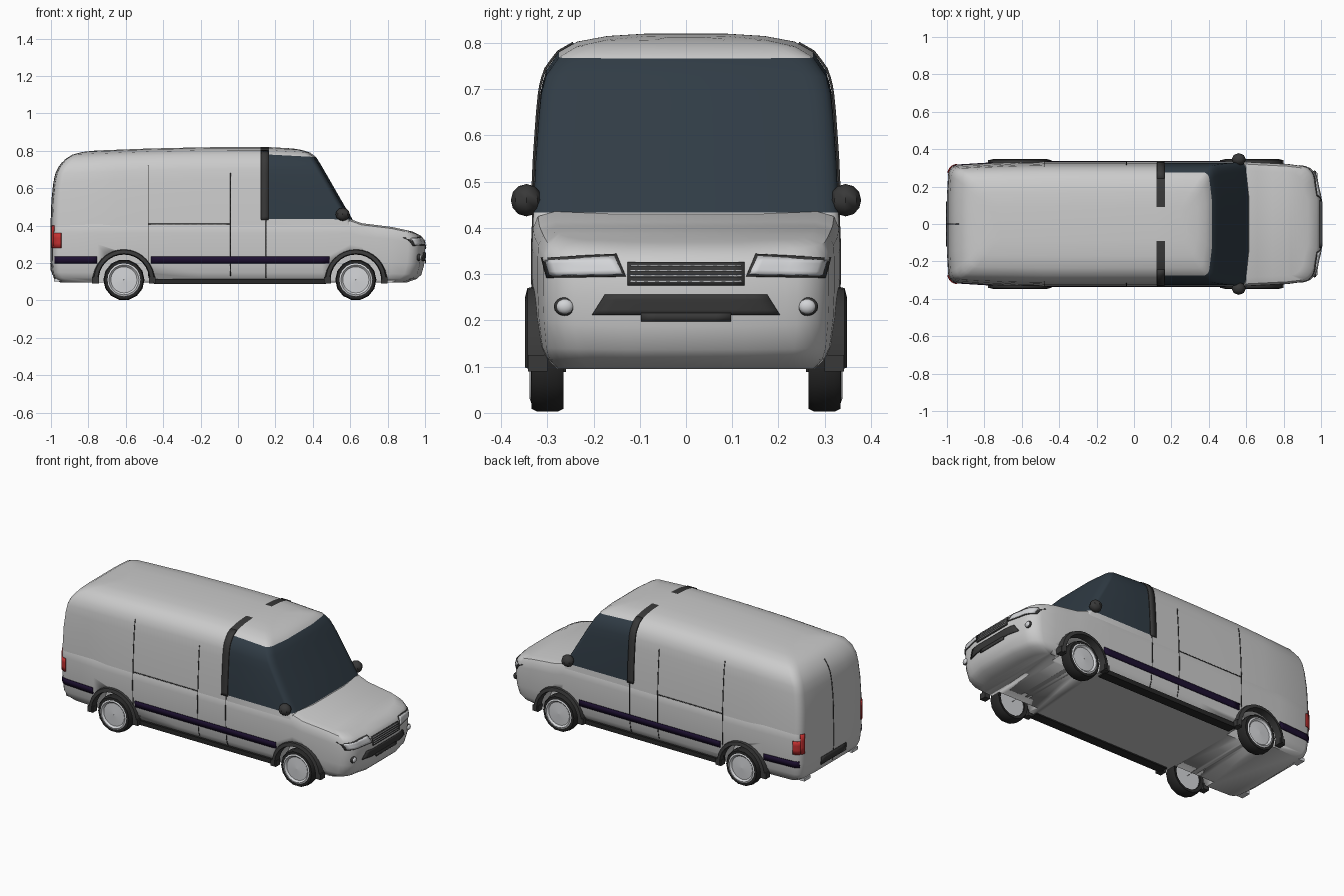
import bpy, bmesh
from math import sin, cos, pi, radians
from mathutils import Vector
from mathutils.bvhtree import BVHTree

if "Cube" in bpy.data.objects:
    bpy.data.objects.remove(bpy.data.objects["Cube"])


def mat(name, col):
    m = bpy.data.materials.new(name)
    m.diffuse_color = (*col, 1)
    m.use_nodes = True
    m.node_tree.nodes["Principled BSDF"].inputs["Base Color"].default_value = m.diffuse_color
    return m


BODY = mat("body_paint", (0.55, 0.55, 0.55))
GLASS = mat("dark_glass", (0.03, 0.045, 0.06))
DARK = mat("dark_trim", (0.04, 0.04, 0.04))
STRIPE = mat("stripe", (0.012, 0.005, 0.03))
RUBBER = mat("rubber", (0.02, 0.02, 0.02))
LIGHT = mat("light_metal", (0.65, 0.66, 0.68))
RED = mat("red_lens", (0.55, 0.03, 0.03))


def make(name, verts, faces, material, smooth=35):
    me = bpy.data.meshes.new(name)
    me.from_pydata(verts, [], faces)
    bm = bmesh.new()
    bm.from_mesh(me)
    bmesh.ops.recalc_face_normals(bm, faces=bm.faces)
    bm.to_mesh(me)
    bm.free()
    ob = bpy.data.objects.new(name, me)
    bpy.context.collection.objects.link(ob)
    me.materials.append(material)
    if smooth:
        bpy.context.view_layer.objects.active = ob
        ob.select_set(True)
        bpy.ops.object.shade_smooth_by_angle(angle=radians(smooth))
        ob.select_set(False)
    return ob


def interp(x, pts):
    if x <= pts[0][0]:
        return pts[0][1]
    for (a, p), (b, q) in zip(pts, pts[1:]):
        if x <= b:
            return p + (q - p) * (x - a) / (b - a)
    return pts[-1][1]


PLAN = [(-1, .93), (-.85, .975), (-.5, 1), (.6, 1), (.85, .96), (1, .88)]
HOOD = [(.6, .435), (.66, .413), (.82, .393), (.95, .365), (1, .345)]
ROOF = [(-1, .785), (-.87, .797), (-.4, .815), (-.1, .82), (.16, .82), (.42, .805)]


def stack(name, levels, stations, top, zmax, front, bow):
    """Skin of plan outlines; level = (z, back x, front x, half width)."""
    z0, verts, faces = levels[0][0], [], []
    rx, ry = front
    for z, xb, xf, w in levels:
        half = [(xb, .5 * w)]
        for k in range(5):
            a = k * pi / 8
            half.append((xb + .006 + .04 * (1 - cos(a)), w - .05 + .05 * sin(a)))
        half += [(x, w) for x in stations]
        for k in range(6):
            a = k * pi / 10
            half.append((xf - bow - rx * (1 - cos(pi / 2 - a)), w - ry + ry * cos(a)))
        half.append((xf, .45 * w))
        ring = [(x, y * interp(x, PLAN)) for x, y in half]
        ring += [(x, -y) for x, y in reversed(ring)]
        for x, y in ring:
            s = (z - z0) / (zmax - z0)
            verts.append((x, y, z0 + s * (interp(x, top) - z0)))
    n, h = len(ring), len(half)
    for l in range(len(levels) - 1):
        for i in range(n):
            j = (i + 1) % n
            faces.append((l * n + i, l * n + j, l * n + n + j, l * n + n + i))
    for base in (0, (len(levels) - 1) * n):
        faces += [(base + i, base + i + 1, base + n - 2 - i, base + n - 1 - i) for i in range(h - 1)]
    return make(name, verts, faces, BODY, 40)


# lower body with bonnet
lower = stack("lower_body", [
    (.095, -.95, .90, .285), (.12, -.985, .955, .31), (.15, -.995, .98, .322),
    (.22, -1, .995, .33), (.30, -1, 1, .333), (.36, -1, 1, .333),
    (.40, -.999, .993, .331), (.425, -.998, .978, .32), (.435, -.985, .93, .285)],
    [-.75, -.48, -.2, -.04, .12, .3, .45, .6, .66, .74, .82], HOOD, .435, (.07, .09), .02)

# upper body with cab
upper = stack("upper_body", [
    (.40, -.999, .63, .331), (.435, -.999, .612, .33), (.55, -.995, .547, .325),
    (.65, -.985, .492, .318), (.70, -.975, .464, .313), (.74, -.957, .442, .303),
    (.78, -.925, .417, .275), (.803, -.885, .385, .235), (.815, -.83, .34, .17),
    (.82, -.76, .29, .09)],
    [-.65, -.48, -.2, -.04, .12, .165, .22], ROOF, .82, (.03, .05), .012)
upper.data.materials.append(GLASS)
upper.data.materials.append(DARK)
for p in upper.data.polygons:
    c = p.center
    if c.x > .165 and .43 < c.z < .778:
        p.material_index = 1
    elif .12 < c.x < .165 and c.z > .43 and abs(c.y) > .12:
        p.material_index = 2

# surface used to lay trim on the bodywork
V, F = [], []
for o in (lower, upper):
    k = len(V)
    V += [v.co.copy() for v in o.data.vertices]
    F += [[i + k for i in p.vertices] for p in o.data.polygons]
TREE = BVHTree.FromPolygons(V, F)


def decal(name, quad, d, material, nu=6, nv=3, lift=.003):
    """Lay a four-cornered patch on the body, seen against direction d."""
    d = Vector(d)
    verts = []
    for j in range(nv + 1):
        for i in range(nu + 1):
            u, v = i / nu, j / nv
            a, b, c, e = [Vector(q) for q in quad]
            q = a.lerp(b, u).lerp(e.lerp(c, u), v)
            o = Vector((q.x, 0, q.y)) if d.y else Vector((0, q.x, q.y))
            hit = TREE.ray_cast(o + d * 2, -d)[0] or TREE.find_nearest(o + d * .95)[0]
            verts.append(hit + d * lift)
    m = nu + 1
    faces = [(j * m + i, j * m + i + 1, j * m + m + i + 1, j * m + m + i)
             for j in range(nv) for i in range(nu)]
    ob = make(name, verts, faces, material)
    s = ob.modifiers.new("thick", "SOLIDIFY")
    s.thickness, s.offset = .005, 0
    return ob


def rect(x0, x1, z0, z1):
    return [(x0, z0), (x1, z0), (x1, z1), (x0, z1)]


def box(name, lo, hi, material):
    v = [(x, y, z) for x in (lo[0], hi[0]) for y in (lo[1], hi[1]) for z in (lo[2], hi[2])]
    f = [(0, 1, 3, 2), (4, 5, 7, 6), (0, 1, 5, 4), (2, 3, 7, 6), (0, 2, 6, 4), (1, 3, 7, 5)]
    return make(name, v, f, material, 0)


def sweep(name, prof, c, material, n=14, a0=0, a1=2 * pi, s=1):
    """Revolve a (radius, y) profile round a wheel axle; closed profile."""
    full = a1 - a0 > 6.2
    cols = n if full else n + 1
    m = len(prof)
    v = [(c[0] + r * cos(a0 + (a1 - a0) * i / n), s * y, c[1] + r * sin(a0 + (a1 - a0) * i / n))
         for i in range(cols) for r, y in prof]
    f = [(i * m + k, i * m + (k + 1) % m, (i + 1) % cols * m + (k + 1) % m, (i + 1) % cols * m + k)
         for i in range(n) for k in range(m)]
    if not full:
        f += [tuple(range(m)), tuple(range((cols - 1) * m, cols * m))]
    return make(name, v, f, material, 30)


def ball(name, c, r, material, u=12, v=8):
    bpy.ops.mesh.primitive_uv_sphere_add(segments=u, ring_count=v, location=c)
    o = bpy.context.object
    o.name, o.scale = name, r
    o.data.materials.append(material)
    bpy.ops.object.shade_smooth_by_angle(angle=radians(40))
    o.select_set(False)


for s in (-1, 1):
    side = (0, s, 0)
    for xc, tag in ((.63, "front"), (-.61, "rear")):
        # wheel housing cut
        cut = sweep("arch_cutter", [(.001, .22), (.14, .22), (.14, .4), (.001, .4)], (xc, .11), DARK, 24, s=s)
        cut.hide_render = True
        cut.hide_set(True)
        b = lower.modifiers.new("arch", "BOOLEAN")
        b.operation, b.object = "DIFFERENCE", cut
        # tyre, rim, hub
        sweep(tag + "_tyre", [(.085, .27), (.104, .265), (.11, .278), (.11, .322), (.104, .334), (.085, .335)],
              (xc, .11), RUBBER, s=s)
        sweep(tag + "_rim", [(.001, .28), (.09, .28), (.09, .334), (.08, .338), (.07, .328), (.001, .332)],
              (xc, .11), LIGHT, 20, s=s)
        # arch flare and its feet
        sweep(tag + "_arch_flare", [(.135, .305), (.168, .305), (.16, .343), (.14, .348)], (xc, .11), DARK,
              16, radians(-5), radians(185), s)
        for e in (-1, 1):
            x = xc + e * .152
            y = sorted((s * .30, s * .342))
            box(tag + "_mud_flap", (x - .018, y[0], .09), (x + .018, y[1], .125), DARK)
    # side stripe, sill and door seams
    decal("rear_stripe", rect(-.98, -.755, .197, .235), side, STRIPE, 8, 2)
    decal("side_stripe", rect(-.465, .49, .197, .235), side, STRIPE, 20, 2)
    y = sorted((s * .26, s * .318))
    box("sill", (-.45, y[0], .088), (.47, y[1], .115), RUBBER)
    for x, z0, z1 in ((-.48, .12, .72), (-.04, .13, .68), (.15, .12, .43)):
        decal("door_seam", rect(x - .002, x + .002, z0, z1), side, DARK, 1, 16, 0)
    decal("door_crease", rect(-.48, -.04, .406, .41), side, DARK, 10, 1, 0)
    # pillar trim behind the cab door
    decal("door_pillar", rect(.122, .163, .43, .80), side, DARK, 2, 20, .004)
    # tail lamp
    decal("tail_lamp", rect(-.99, -.945, .28, .36), side, RED, 5, 3, .004)
    decal("tail_lamp_back", rect(s * .272, s * .298, .28, .40), (-1, 0, 0), RED, 3, 3)
    # headlamp
    front = (1, 0, 0)
    decal("headlamp_frame", [(s * .13, .295), (s * .30, .292), (s * .312, .335), (s * .15, .343)], front, DARK, 10, 4, .001)
    decal("headlamp_lens", [(s * .137, .3), (s * .294, .297), (s * .304, .33), (s * .155, .338)], front, LIGHT, 10, 4, .004)
    # fog lamp
    hit = TREE.ray_cast(Vector((2, s * .262, .23)), Vector((-1, 0, 0)))[0]
    ball("fog_lamp_ring", hit, (.012, .024, .02), DARK)
    ball("fog_lamp", hit + Vector((.004, 0, 0)), (.012, .019, .016), LIGHT)
    # door mirror
    ball("door_mirror", (.56, s * .345, .46), (.038, .034, .035), DARK, 8, 6)
    y = sorted((s * .30, s * .335))
    box("mirror_arm", (.55, y[0], .44), (.575, y[1], .455), DARK)
    # rear step
    y = sorted((s * .2, s * .26))
    box("rear_step", (-.985, y[0], .10), (-.94, y[1], .118), LIGHT)

# grille with bars
decal("grille", rect(-.127, .127, .275, .326), front, DARK, 10, 4, .003)
for i in range(4):
    z = .283 + i * .0115
    decal("grille_bar", rect(-.12, .12, z, z + .003), front, LIGHT, 10, 1, .006)
# lower intake and plate holder
decal("intake", [(-.203, .212), (.203, .212), (.175, .256), (-.175, .256)], front, DARK, 12, 4, .003)
decal("front_plate", rect(-.097, .097, .198, .216), front, DARK, 6, 2, .006)
# rear door seam and plate
decal("rear_door_seam", rect(-.002, .002, .14, .74), (-1, 0, 0), DARK, 1, 20, 0)
decal("rear_plate", rect(-.12, .12, .155, .2), (-1, 0, 0), DARK, 6, 2)
